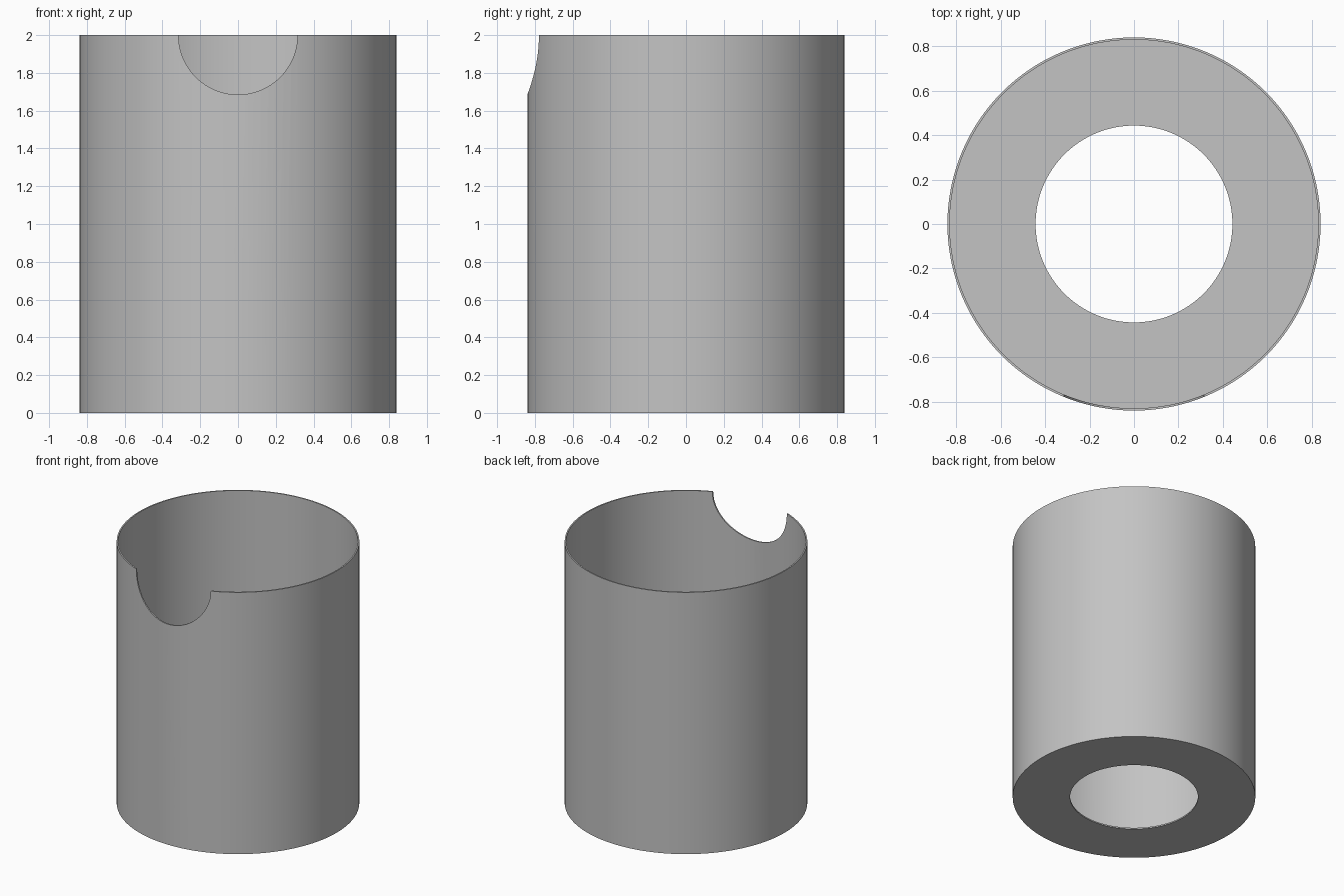
import bpy, bmesh, math
from mathutils import Matrix

cube = bpy.data.objects.get("Cube")
if cube:
    bpy.data.objects.remove(cube, do_unlink=True)

OUTER, INNER, HOLE = 0.84, 0.83, 0.443
HEIGHT, FLOOR = 2.0, 0.01
NOTCH = 0.315
SEGMENTS = 128

grey = bpy.data.materials.new("plain grey")
grey.use_nodes = True
colour = (0.55, 0.55, 0.55, 1)
grey.diffuse_color = colour
grey.node_tree.nodes["Principled BSDF"].inputs["Base Color"].default_value = colour


def make_object(name, bm):
    bmesh.ops.recalc_face_normals(bm, faces=bm.faces)
    mesh = bpy.data.meshes.new(name)
    bm.to_mesh(mesh)
    bm.free()
    mesh.materials.append(grey)
    obj = bpy.data.objects.new(name, mesh)
    bpy.context.collection.objects.link(obj)
    return obj


# Thin-walled sleeve with a ring-shaped floor, spun from its cross-section
profile = [(HOLE, 0), (OUTER, 0), (OUTER, HEIGHT),
           (INNER, HEIGHT), (INNER, FLOOR), (HOLE, FLOOR)]
bm = bmesh.new()
verts = [bm.verts.new((r, 0, z)) for r, z in profile]
edges = [bm.edges.new((v, verts[i - 1])) for i, v in enumerate(verts)]
bmesh.ops.spin(bm, geom=verts + edges, cent=(0, 0, 0), axis=(0, 0, 1),
               angle=math.tau, steps=SEGMENTS, use_merge=True)
bmesh.ops.remove_doubles(bm, verts=bm.verts, dist=0.0001)
sleeve = make_object("sleeve", bm)

# Round cutter for the half-circle notch in the front rim
bm = bmesh.new()
bmesh.ops.create_cone(bm, cap_ends=True, segments=96, radius1=NOTCH,
                      radius2=NOTCH, depth=0.8,
                      matrix=Matrix.Translation((0, -OUTER, HEIGHT))
                      @ Matrix.Rotation(math.pi / 2, 4, "X"))
cutter = make_object("notch_cutter", bm)
cutter.hide_render = True

notch = sleeve.modifiers.new("front notch", "BOOLEAN")
notch.operation = "DIFFERENCE"
notch.solver = "EXACT"
notch.object = cutter

# Bake the cut, drop the cutter and smooth the round walls
bpy.ops.object.select_all(action="DESELECT")
sleeve.select_set(True)
bpy.context.view_layer.objects.active = sleeve
bpy.ops.object.modifier_apply(modifier=notch.name)
bpy.data.objects.remove(cutter, do_unlink=True)
bpy.ops.object.shade_smooth_by_angle(angle=math.radians(30))
